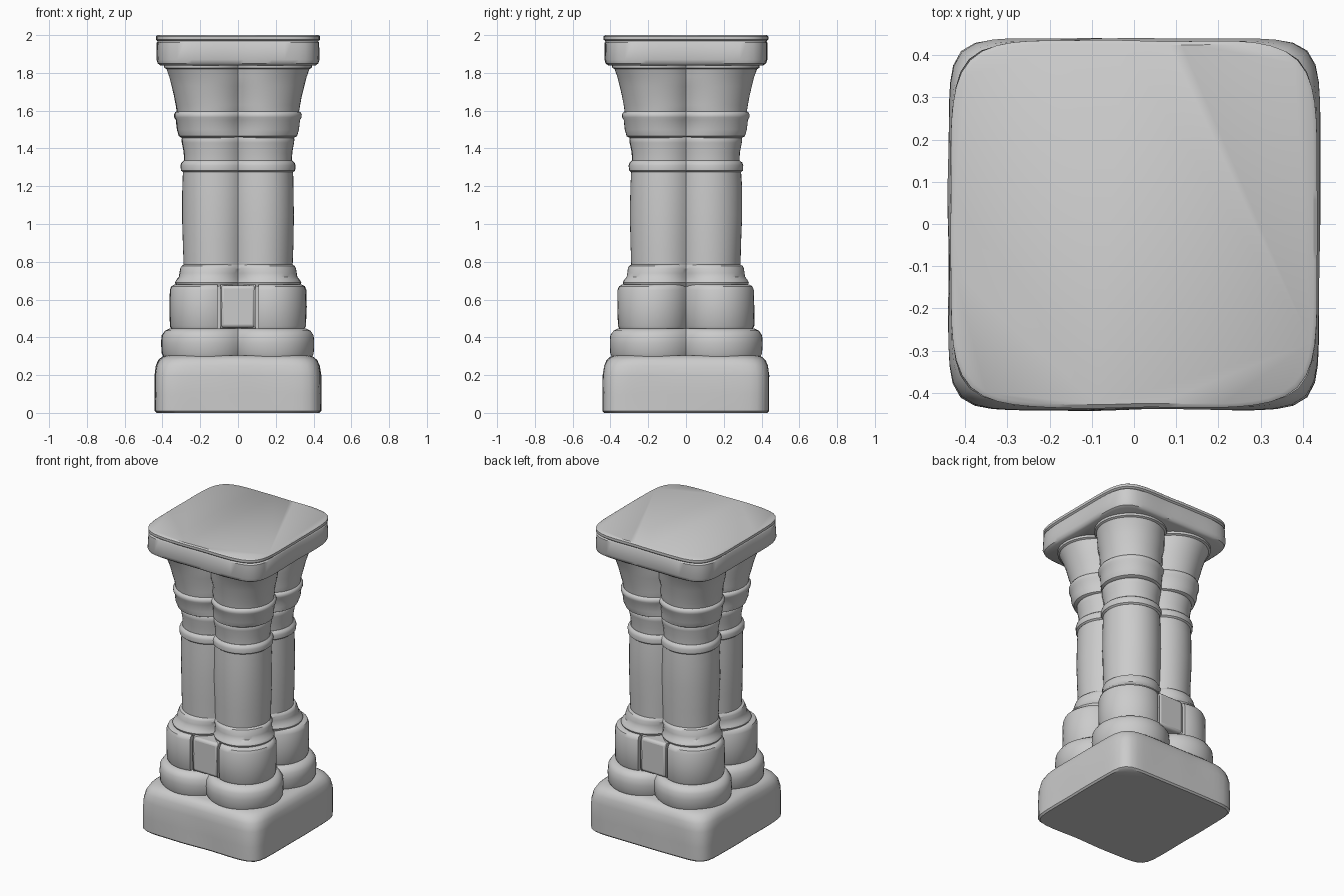
import bpy, bmesh, math
from mathutils import Vector, noise

cube = bpy.data.objects.get("Cube")
if cube:
    bpy.data.objects.remove(cube, do_unlink=True)

stone = bpy.data.materials.new("grey_stone")
stone.use_nodes = True
GREY = (0.6, 0.6, 0.6, 1)
stone.diffuse_color = GREY
bsdf = stone.node_tree.nodes["Principled BSDF"]
bsdf.inputs["Base Color"].default_value = GREY
bsdf.inputs["Roughness"].default_value = 0.8

SIDES = 96


def four_lobes(angle, extent, centre):
    """Radius of four merged shafts standing at (+-centre, +-centre)."""
    along = centre * (abs(math.cos(angle)) + abs(math.sin(angle)))
    lobe = extent - centre
    return along + math.sqrt(max(lobe ** 2 - 2 * centre ** 2 + along ** 2, 0))


def soft_square(angle, extent, power):
    """Radius of a square with rounded corners and slightly bowed sides."""
    total = abs(math.cos(angle)) ** power + abs(math.sin(angle)) ** power
    return extent * total ** (-1 / power)


def finish(name, bm):
    bmesh.ops.recalc_face_normals(bm, faces=bm.faces)
    mesh = bpy.data.meshes.new(name)
    bm.to_mesh(mesh)
    bm.free()
    mesh.materials.append(stone)
    obj = bpy.data.objects.new(name, mesh)
    bpy.context.collection.objects.link(obj)
    return obj


def smooth(obj):
    bpy.ops.object.select_all(action="DESELECT")
    obj.select_set(True)
    bpy.context.view_layer.objects.active = obj
    bpy.ops.object.shade_smooth_by_angle(angle=math.radians(38))


def loft(name, outline, sections):
    """Stack outlines (height, extent, shape) and close both ends."""
    bm = bmesh.new()
    rings = []
    for z, extent, shape in sections:
        ring = []
        for i in range(SIDES):
            a = math.tau * i / SIDES
            spot = Vector((math.cos(a), math.sin(a), z * 2)) * 2
            r = outline(a, extent, shape) + 0.005 * noise.noise(spot)
            ring.append(bm.verts.new((r * math.cos(a), r * math.sin(a), z)))
        rings.append(ring)
    for low, high in zip(rings, rings[1:]):
        for i in range(SIDES):
            j = (i + 1) % SIDES
            bm.faces.new((low[i], low[j], high[j], high[i]))
    bm.faces.new(rings[0][::-1])
    bm.faces.new(rings[-1])
    obj = finish(name, bm)
    smooth(obj)
    return obj


def box(name, size, location):
    bm = bmesh.new()
    bmesh.ops.create_cube(bm, size=1)
    bmesh.ops.scale(bm, vec=size, verts=bm.verts)
    bmesh.ops.translate(bm, vec=location, verts=bm.verts)
    return finish(name, bm)


# Square foot with worn upper edges
loft("plinth", soft_square, [
    (0, .43, 10), (.01, .44, 10), (.1, .44, 10), (.2, .44, 9),
    (.25, .433, 8), (.28, .42, 7), (.297, .4, 6), (.305, .37, 6)])

# Stepped base
loft("base_step", four_lobes, [
    (.29, .39, .17), (.315, .402, .17), (.37, .405, .17),
    (.41, .402, .17), (.435, .385, .17), (.447, .36, .16)])
dado = loft("base_drum", four_lobes, [
    (.44, .35, .17), (.46, .36, .17), (.56, .362, .17),
    (.65, .36, .17), (.67, .352, .17), (.68, .335, .16)])

# Masonry joints and inset blocks on front and back
for side, label in ((-1, "front"), (1, "back")):
    for x in (-.1, .1):
        cutter = box("joint_cutter", (.016, .12, .3), (x, side * .37, .57))
        cutter.hide_render = True
        cutter.hide_viewport = True
        cut = dado.modifiers.new("joint", "BOOLEAN")
        cut.operation = "DIFFERENCE"
        cut.solver = "EXACT"
        cut.object = cutter
    block = box(label + "_block", (.184, .2, .225), (0, side * .247, .563))
    bevel = block.modifiers.new("worn_edges", "BEVEL")
    bevel.width = .018
    bevel.segments = 3
    smooth(block)

# Moulding under the shafts
loft("base_moulding", four_lobes, [
    (.67, .325, .15), (.69, .333, .15), (.705, .325, .15), (.72, .313, .14),
    (.74, .31, .14), (.765, .306, .13), (.778, .3, .13), (.785, .288, .12)])

# Four clustered shafts
loft("clustered_shafts", four_lobes, [
    (.77, .288, .12), (.9, .293, .12), (1.05, .297, .12),
    (1.2, .295, .12), (1.29, .291, .12)])

# Neck ring and neck
loft("neck_ring", four_lobes, [
    (1.275, .292, .12), (1.283, .302, .12), (1.31, .304, .12),
    (1.325, .299, .12), (1.335, .287, .12)])
loft("neck", four_lobes, [
    (1.32, .285, .12), (1.38, .287, .12), (1.43, .297, .12),
    (1.45, .299, .12), (1.462, .293, .12)])

# Upper collar with a rolled lip
loft("upper_collar", four_lobes, [
    (1.455, .295, .13), (1.465, .313, .13), (1.5, .323, .14),
    (1.55, .328, .14), (1.565, .336, .14), (1.58, .337, .14),
    (1.592, .33, .14), (1.6, .315, .14)])

# Flaring capital
loft("capital", four_lobes, [
    (1.59, .322, .14), (1.63, .328, .14), (1.68, .338, .15), (1.73, .35, .15),
    (1.78, .363, .16), (1.82, .377, .17), (1.826, .389, .17),
    (1.84, .39, .17), (1.85, .38, .17)])

# Square top slab with a fine lip
loft("top_slab", soft_square, [
    (1.84, .41, 7), (1.85, .424, 7), (1.87, .43, 7), (1.96, .43, 6.5),
    (1.968, .425, 6), (1.976, .435, 6), (1.993, .435, 6), (2, .426, 6)])
